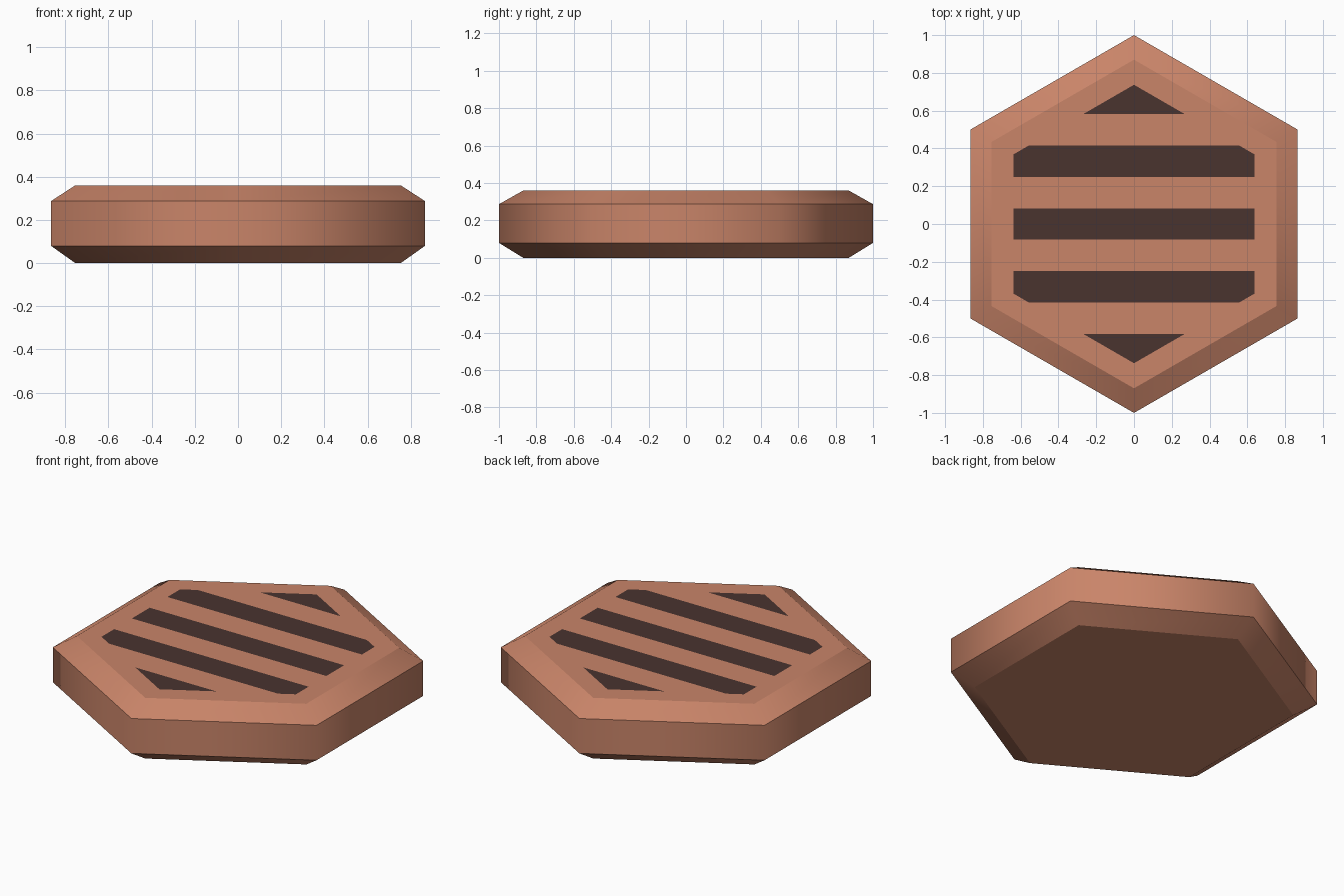
import bpy, bmesh, math

if "Cube" in bpy.data.objects:
    bpy.data.objects.remove(bpy.data.objects["Cube"])

HEIGHT = 0.36
GRILLE_R = 0.737
SLOT = 1 / 6  # slot width equals bar width


def material(name, rgb):
    m = bpy.data.materials.new(name)
    m.diffuse_color = (*rgb, 1)
    m.use_nodes = True
    m.node_tree.nodes["Principled BSDF"].inputs["Base Color"].default_value = m.diffuse_color
    return m


def hex_ring(bm, r, z):
    angles = [math.radians(90 + 60 * i) for i in range(6)]
    return [bm.verts.new((r * math.cos(a), r * math.sin(a), z)) for a in angles]


bm = bmesh.new()

# Chamfered hexagonal body, finishing with the rim around the grille
profile = [(0.87, 0), (1.0, 0.08), (1.0, 0.287), (0.87, HEIGHT), (GRILLE_R, HEIGHT)]
rings = [hex_ring(bm, r, z) for r, z in profile]
for lower, upper in zip(rings, rings[1:]):
    for i in range(6):
        j = (i + 1) % 6
        bm.faces.new((lower[i], lower[j], upper[j], upper[i]))
bm.faces.new(rings[0][::-1])
bm.faces.new(rings[-1])

# Walls and chamfers shade smoothly around the hexagon, with crisp horizontal rims
for f in bm.faces:
    f.smooth = True
for e in bm.edges:
    if abs(e.verts[0].co.z - e.verts[1].co.z) < 1e-5:
        e.smooth = False


def grille_faces():
    return [f for f in bm.faces if f.normal.z > 0.99
            and all(v.co.xy.length < GRILLE_R + 0.01 for v in f.verts)]


# Flush striped grille: slice the inner hexagon, then darken alternate strips
bm.normal_update()
for k in range(-4, 4):
    faces = grille_faces()
    geom = faces + list({e for f in faces for e in f.edges})
    geom += list({v for f in faces for v in f.verts})
    bmesh.ops.bisect_plane(bm, geom=geom, plane_co=(0, (k + 0.5) * SLOT, 0),
                           plane_no=(0, 1, 0))
    bm.normal_update()
for f in grille_faces():
    ys = [v.co.y for v in f.verts]
    if round((min(ys) + max(ys)) / 2 / SLOT) % 2 == 0:
        f.material_index = 1

mesh = bpy.data.meshes.new("hexagonal_tile")
bm.to_mesh(mesh)
bm.free()
mesh.materials.append(material("terracotta", (0.587, 0.233, 0.141)))
mesh.materials.append(material("dark_slot", (0.067, 0.033, 0.028)))
tile = bpy.data.objects.new("hexagonal_tile", mesh)
bpy.context.collection.objects.link(tile)
